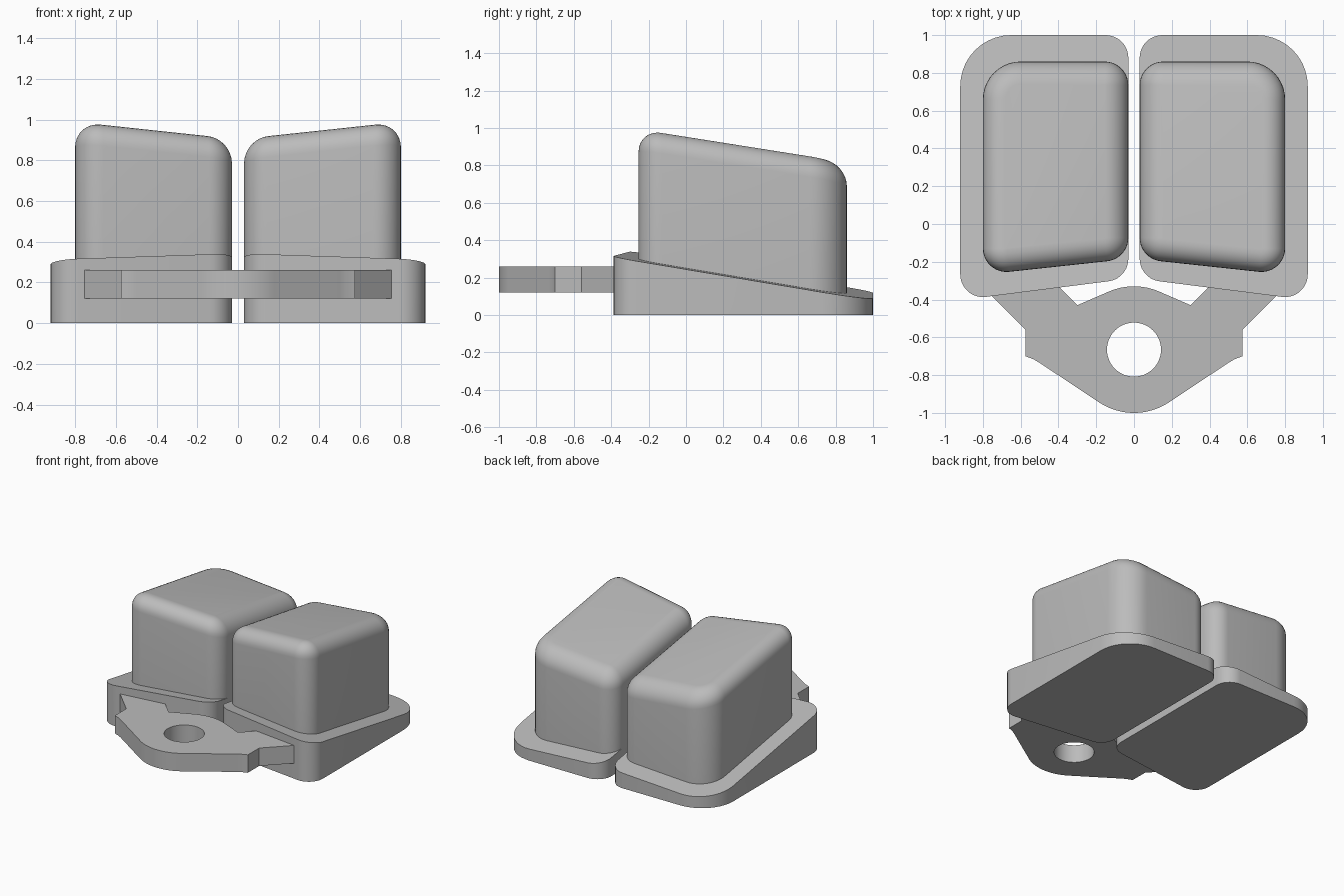
import bpy, bmesh
from math import sin, cos, pi, atan2, radians
from mathutils import Vector

cube = bpy.data.objects.get("Cube")
if cube:
    bpy.data.objects.remove(cube)

grey = bpy.data.materials.new("plain grey")
grey.use_nodes = True
grey.diffuse_color = (0.5, 0.5, 0.5, 1)
grey.node_tree.nodes["Principled BSDF"].inputs["Base Color"].default_value = (0.5, 0.5, 0.5, 1)


def finish(bm, name):
    bmesh.ops.recalc_face_normals(bm, faces=bm.faces)
    mesh = bpy.data.meshes.new(name)
    bm.to_mesh(mesh)
    bm.free()
    mesh.materials.append(grey)
    obj = bpy.data.objects.new(name, mesh)
    bpy.context.collection.objects.link(obj)
    bpy.ops.object.select_all(action='DESELECT')
    obj.select_set(True)
    bpy.context.view_layer.objects.active = obj
    bpy.ops.object.shade_smooth_by_angle(angle=radians(32))


def rounded(corners, inset=0.0, steps=10):
    """Counter-clockwise outline with rounded corners (x, y, radius), moved inwards."""
    pts = []
    n = len(corners)
    for i, (x, y, r) in enumerate(corners):
        p = Vector((x, y))
        u = (Vector(corners[i - 1][:2]) - p).normalized()
        v = (Vector(corners[(i + 1) % n][:2]) - p).normalized()
        centre = p + (u + v).normalized() * r / sin(u.angle(v) / 2)
        start = atan2(u.x, -u.y)
        sweep = pi - u.angle(v)
        for k in range(steps + 1):
            a = start + sweep * k / steps
            pts.append(centre + (r - inset) * Vector((cos(a), sin(a))))
    return pts


def loft(name, rings, side):
    """Closed body through rings of points, mirrored in x by side."""
    bm = bmesh.new()
    loops = [[bm.verts.new((side * x, y, z)) for x, y, z in ring] for ring in rings]
    for a, b in zip(loops, loops[1:]):
        for i in range(len(a)):
            j = (i + 1) % len(a)
            bm.faces.new((a[i], a[j], b[j], b[i]))
    bm.faces.new(loops[0])
    bm.faces.new(loops[-1])
    finish(bm, name)


def base_top(p):
    return 0.295 - 0.055 * p.x - 0.168 * p.y


def block_top(p):
    return 0.975 + 0.09 * (p.x - 0.68) - 0.158 * (p.y + 0.14)


base_corners = [(0.03, -0.29, 0.12), (0.92, -0.403, 0.12), (0.92, 1.0, 0.27), (0.03, 1.0, 0.12)]
block_corners = [(0.03, -0.185, 0.125), (0.80, -0.268, 0.125), (0.80, 0.86, 0.2), (0.03, 0.86, 0.125)]
FILLET = 0.12

for word, side in (("left", 1), ("right", -1)):
    # wedge-shaped base plate
    outline = rounded(base_corners)
    loft(word + "_base", [[(p.x, p.y, 0) for p in outline],
                          [(p.x, p.y, base_top(p)) for p in outline]], side)
    # tall block with a sloping, rounded-over top
    rings = [[(p.x, p.y, base_top(p) - 0.02) for p in rounded(block_corners)]]
    for k in range(9):
        a = k / 8 * pi / 2
        ring = rounded(block_corners, FILLET * (1 - cos(a)))
        rings.append([(p.x, p.y, block_top(p) - FILLET * (1 - sin(a))) for p in ring])
    loft(word + "_block", rings, side)

# bracket joining both bases: right half outline from the lowest to the highest point
HUB_Y, HUB_R, HOLE_R = -0.665, 0.335, 0.143


def hub(degrees, radius):
    a = radians(degrees)
    return (radius * cos(a), HUB_Y + radius * sin(a))


half = [hub(-90 + 32.3 * k / 8, HUB_R) for k in range(9)]
half += [(0.5, -0.735), (0.53, -0.717), (0.575, -0.70), (0.575, -0.56), (0.78, -0.355),
         (0.43, -0.30), (0.30, -0.43)]
half += [hub(66.4 + 23.6 * k / 8, HUB_R) for k in range(9)]
outer = half + [(-x, y) for x, y in reversed(half[1:-1])]
hole = [hub(360 * k / 48, HOLE_R) for k in range(48)]

bm = bmesh.new()
for loop in (outer, hole):
    verts = [bm.verts.new((x, y, 0.12)) for x, y in loop]
    for i, v in enumerate(verts):
        bm.edges.new((verts[i - 1], v))
bmesh.ops.triangle_fill(bm, edges=bm.edges[:], use_beauty=True)
grown = bmesh.ops.extrude_face_region(bm, geom=bm.faces[:], use_keep_orig=True)
bmesh.ops.translate(bm, vec=(0, 0, 0.14),
                    verts=[g for g in grown["geom"] if isinstance(g, bmesh.types.BMVert)])
finish(bm, "bracket")
